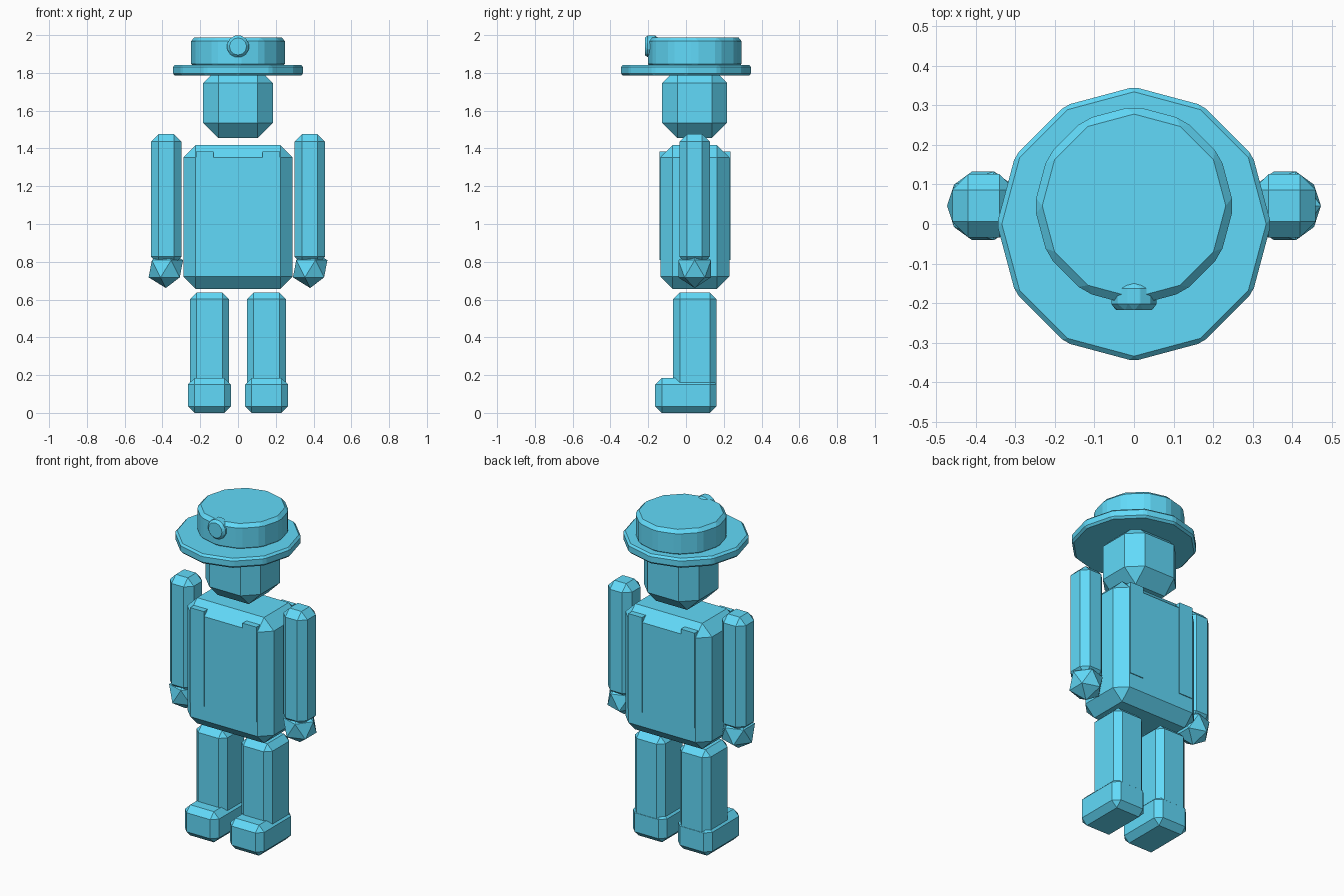
import bpy, bmesh
from math import pi
from mathutils import Matrix, Vector

if "Cube" in bpy.data.objects:
    bpy.data.objects.remove(bpy.data.objects["Cube"])

BLUE = bpy.data.materials.new("light_blue")
BLUE.diffuse_color = (0.12, 0.70, 0.95, 1)
BLUE.use_nodes = True
BLUE.node_tree.nodes["Principled BSDF"].inputs["Base Color"].default_value = BLUE.diffuse_color


def finish(name, bm, bevel=0.0):
    """Chamfer every edge and turn the bmesh into a named object."""
    if bevel:
        bmesh.ops.bevel(bm, geom=bm.edges[:], offset=bevel, segments=1,
                        affect='EDGES', clamp_overlap=True)
    bmesh.ops.recalc_face_normals(bm, faces=bm.faces[:])
    mesh = bpy.data.meshes.new(name)
    bm.to_mesh(mesh)
    bm.free()
    mesh.materials.append(BLUE)
    obj = bpy.data.objects.new(name, mesh)
    bpy.context.collection.objects.link(obj)
    return obj


def box(name, lo, hi, bevel=0.0):
    lo, hi = Vector(lo), Vector(hi)
    bm = bmesh.new()
    bmesh.ops.create_cube(bm, size=1, matrix=Matrix.Translation((lo + hi) / 2)
                          @ Matrix.Diagonal((*(hi - lo), 1)))
    return finish(name, bm, bevel)


def disc(name, centre, radius, depth, sides, bevel, turn=Matrix()):
    bm = bmesh.new()
    bmesh.ops.create_cone(bm, cap_ends=True, segments=sides, radius1=radius,
                          radius2=radius, depth=depth,
                          matrix=Matrix.Translation(centre) @ turn)
    return finish(name, bm, bevel)


CY = 0.046  # body centre line in y

# Body and head
box("torso", (-0.289, CY - 0.182, 0.657), (0.289, CY + 0.184, 1.417), 0.065)
box("head", (-0.184, CY - 0.172, 1.456), (0.184, CY + 0.172, 1.826), 0.08)

# Hat with a round badge on the front
disc("hat_brim", (0, 0, 1.814), 0.347, 0.058, 12, 0.012)
disc("hat_crown", (0, CY, 1.908), 0.253, 0.16, 12, 0.02)
disc("hat_badge", (0, -0.183, 1.94), 0.061, 0.07, 12, 0.015,
     Matrix.Rotation(pi / 2, 4, 'X'))

for side, s in (("left", 1), ("right", -1)):
    def part(name, x, half, y0, y1, z0, z1, bevel=0.0):
        box(f"{side}_{name}", (s * x - half, y0, z0), (s * x + half, y1, z1), bevel)

    # Strap showing slightly proud of the torso front and back
    part("strap", 0.176, 0.046, CY - 0.187, CY + 0.189, 0.81, 1.384)
    # Limbs
    part("arm", 0.38, 0.08, CY - 0.08, CY + 0.08, 0.787, 1.476, 0.04)
    part("leg", 0.151, 0.103, CY - 0.114, CY + 0.115, 0.10, 0.637, 0.035)
    part("foot", 0.151, 0.114, -0.163, 0.162, 0.0, 0.185, 0.035)
    # Hand
    bm = bmesh.new()
    bmesh.ops.create_icosphere(bm, subdivisions=1, radius=0.102,
                               matrix=Matrix.Translation((s * 0.382, CY, 0.763)))
    finish(f"{side}_hand", bm)
